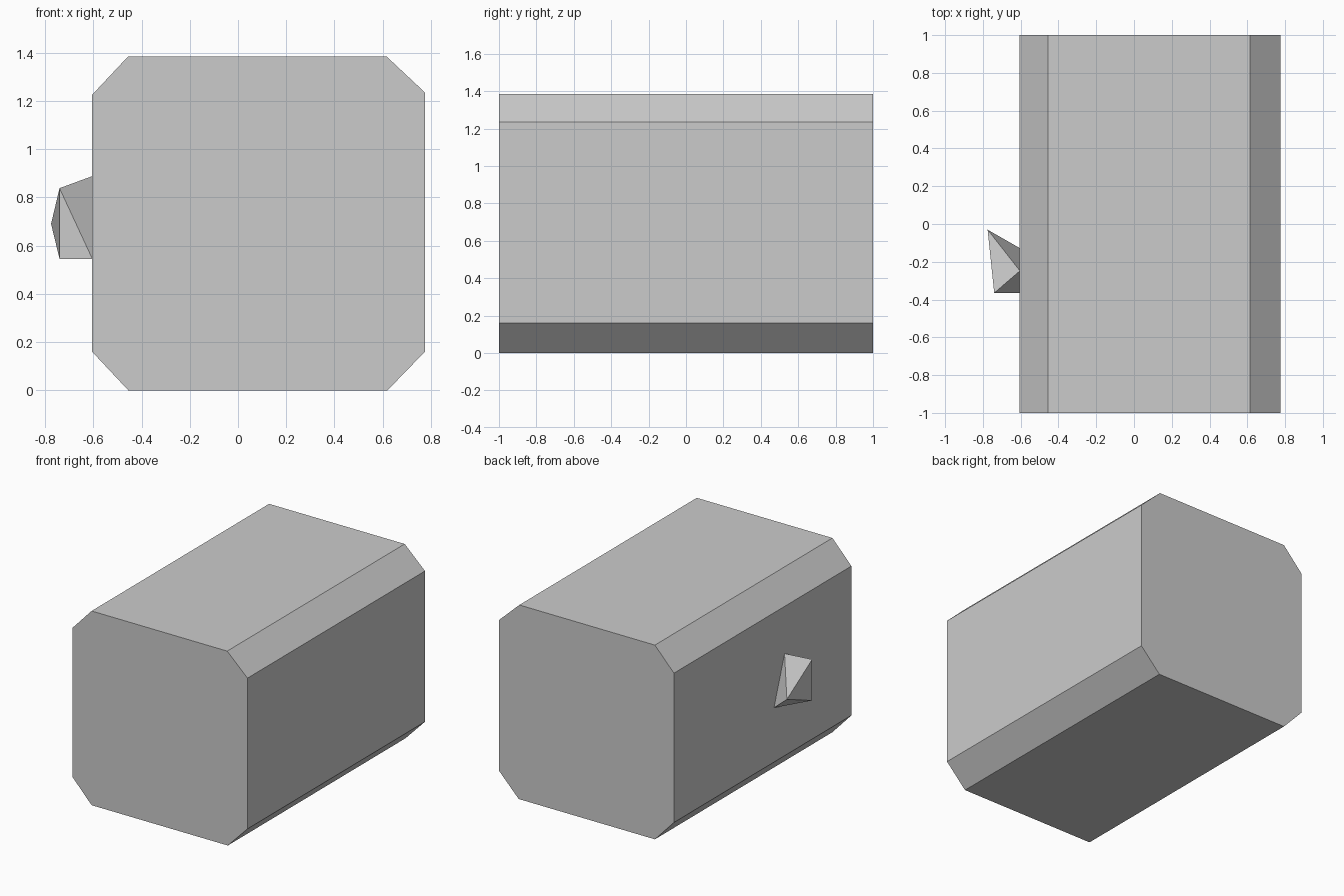
import bpy
import bmesh

cube = bpy.data.objects.get("Cube")
if cube:
    bpy.data.objects.remove(cube, do_unlink=True)

grey = bpy.data.materials.new("plain_grey")
grey.use_nodes = True
colour = (0.6, 0.6, 0.6, 1.0)
grey.diffuse_color = colour
grey.node_tree.nodes["Principled BSDF"].inputs["Base Color"].default_value = colour


def add_object(name, bm):
    bmesh.ops.recalc_face_normals(bm, faces=bm.faces)
    mesh = bpy.data.meshes.new(name)
    bm.to_mesh(mesh)
    bm.free()
    mesh.materials.append(grey)
    obj = bpy.data.objects.new(name, mesh)
    bpy.context.collection.objects.link(obj)
    return obj


# Long block: eight-sided profile extruded from front to back
profile = [(-0.455, 0), (0.62, 0), (0.775, 0.16), (0.775, 1.235),
           (0.615, 1.385), (-0.455, 1.385), (-0.605, 1.225), (-0.605, 0.16)]
bm = bmesh.new()
front = bm.faces.new([bm.verts.new((x, -1, z)) for x, z in profile])
extruded = bmesh.ops.extrude_face_region(bm, geom=[front], use_keep_orig=True)
back = [v for v in extruded["geom"] if isinstance(v, bmesh.types.BMVert)]
bmesh.ops.translate(bm, verts=back, vec=(0, 2, 0))
add_object("chamfered_block", bm)

# Faceted knob on the right wall: flat underside, slanted top
wall = -0.604
knob = [(wall, -0.365, 0.545), (wall, -0.128, 0.547), (wall, -0.248, 0.888),
        (-0.74, -0.365, 0.545), (-0.74, -0.365, 0.838), (-0.775, -0.03, 0.69)]
bm = bmesh.new()
bmesh.ops.convex_hull(bm, input=[bm.verts.new(p) for p in knob])
add_object("side_knob", bm)
